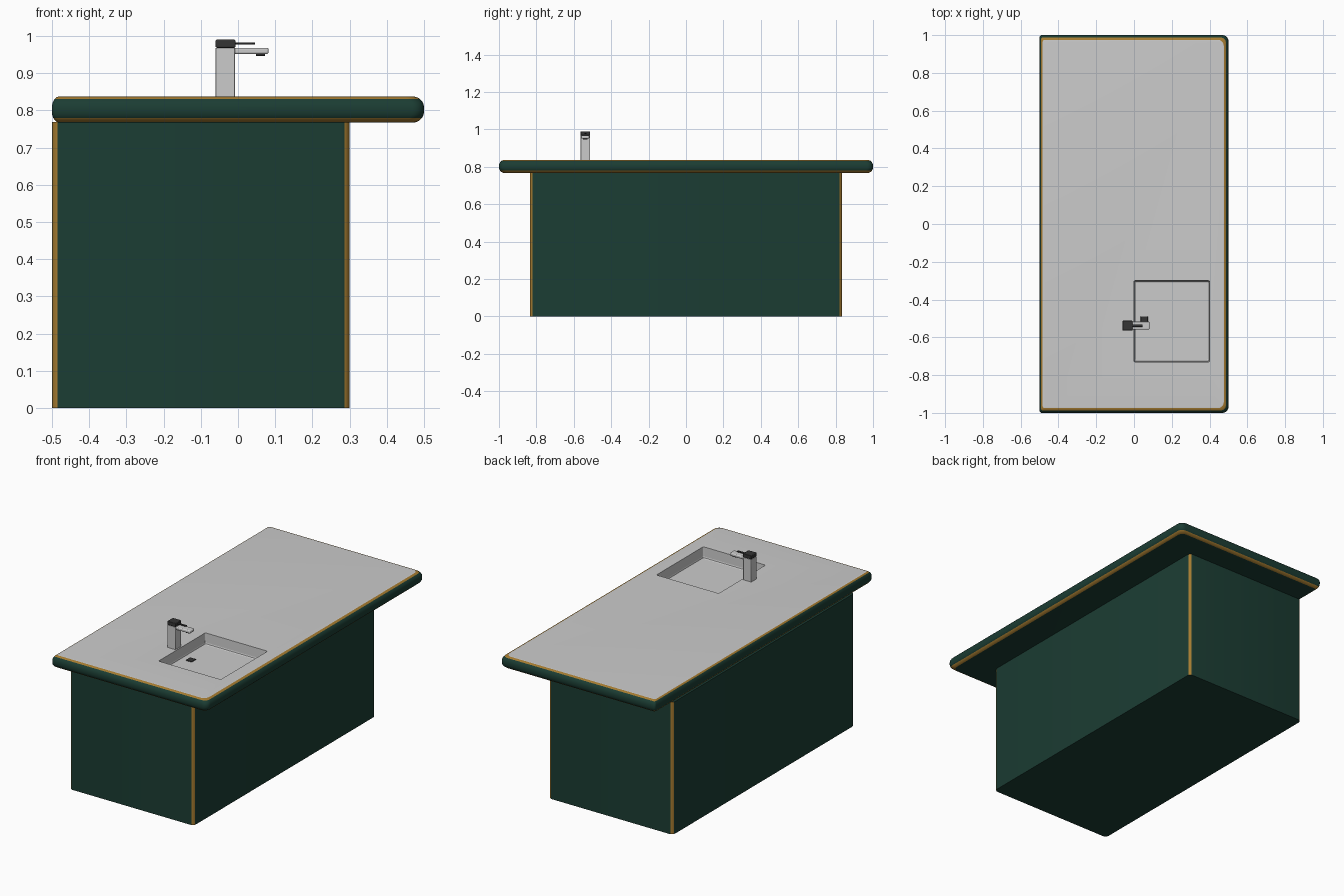
import bpy, bmesh
from math import sin, cos, radians, pi

if "Cube" in bpy.data.objects:
    bpy.data.objects.remove(bpy.data.objects["Cube"])


def material(name, rgb):
    m = bpy.data.materials.new(name)
    m.diffuse_color = (*rgb, 1)
    m.use_nodes = True
    m.node_tree.nodes["Principled BSDF"].inputs["Base Color"].default_value = m.diffuse_color
    return m


green = material("dark_green", (0.011, 0.046, 0.033))
gold = material("gold", (0.38, 0.20, 0.03))
black = material("black", (0.035, 0.035, 0.035))


def make_object(name, bm, mats):
    bmesh.ops.recalc_face_normals(bm, faces=bm.faces)
    me = bpy.data.meshes.new(name)
    bm.to_mesh(me)
    bm.free()
    for m in mats:
        me.materials.append(m)
    ob = bpy.data.objects.new(name, me)
    bpy.context.collection.objects.link(ob)
    return ob


def smooth(ob, angle=35):
    bpy.ops.object.select_all(action='DESELECT')
    ob.select_set(True)
    bpy.context.view_layer.objects.active = ob
    bpy.ops.object.shade_smooth_by_angle(angle=radians(angle))


def rounded_rect(x0, x1, y, r_left, r_right, angles):
    """Counter-clockwise outline with its own radius on the left and right corners."""
    pts = []
    for q, (cx, cy, r) in enumerate([(x1 - r_right, y - r_right, r_right),
                                     (x0 + r_left, y - r_left, r_left),
                                     (x0 + r_left, -y + r_left, r_left),
                                     (x1 - r_right, -y + r_right, r_right)]):
        for a in angles:
            t = radians(a) + q * pi / 2
            pts.append((cx + r * cos(t), cy + r * sin(t)))
    return pts


def loft(rings, side_mat, bottom, top):
    """Skin a stack of (outline, z) rings; side_mat(ring, point) picks the slot."""
    bm = bmesh.new()
    loops = [[bm.verts.new((x, y, z)) for x, y in pts] for pts, z in rings]
    n = len(loops[0])
    for k, (a, b) in enumerate(zip(loops, loops[1:])):
        for i in range(n):
            j = (i + 1) % n
            bm.faces.new((a[i], a[j], b[j], b[i])).material_index = side_mat(k, i)
    bm.faces.new(loops[0][::-1]).material_index = bottom
    bm.faces.new(loops[-1]).material_index = top
    return bm


def box(name, x, y, z, mat=None, bevel=0.0015, segments=2):
    bm = bmesh.new()
    bmesh.ops.create_cube(bm, size=1)
    for v in bm.verts:
        for i, (lo, hi) in enumerate((x, y, z)):
            v.co[i] = lo if v.co[i] < 0 else hi
    ob = make_object(name, bm, [mat] if mat else [])
    b = ob.modifiers.new("bevel", 'BEVEL')
    b.width, b.segments = bevel, segments
    smooth(ob)
    return ob


BOTTOM, TOP, R = 0.767, 0.837, 0.03

# Cabinet body with gold corner strips
outline = rounded_rect(-0.5, 0.3, 0.835, 0.022, 0.022, (0, 20, 45, 70, 90))
body = make_object("cabinet_body", loft(
    [(outline, 0), (outline, BOTTOM + 0.001)],
    lambda k, i: 1 if i % 5 in (1, 2) else 0, 0, 0), [green, gold])
smooth(body)

# Worktop: bullnose edge with gold inlays below and above, grey top
profile = [(R * (1 - sin(radians(t))), BOTTOM + R * (1 - cos(radians(t))))
           for t in (0, 15, 35, 55, 72, 90)]
profile += [(R * (1 - sin(radians(t))), TOP - R * (1 - cos(radians(t))))
            for t in (90, 70, 53, 37, 24, 10)]
profile.append((0.03, TOP))
corner = [i * 15 for i in range(7)]
rings = [(rounded_rect(-0.5 + 0.65 * d, 0.5 - d, 1 - d, 0.012, 0.032, corner), z)
         for d, z in profile]
GREEN, GOLD = 1, 2
band = [GREEN] + [GOLD] * 2 + [GREEN] * 6 + [GOLD] * 2 + [0]
worktop = make_object("worktop", loft(rings, lambda k, i: band[k], GREEN, 0),
                      [None, green, gold])

# Basin cut into the worktop with tapered walls
FLOOR = 0.773
cut_rings = []
for d, z in ((0.010, FLOOR), (0.004, FLOOR + 0.003), (0.002, FLOOR + 0.01),
             (0, TOP), (0, TOP + 0.05)):
    pts = rounded_rect(-0.2 + d, 0.2 - d, 0.215 - d, 0.006, 0.006, (0, 30, 60, 90))
    cut_rings.append(([(x + 0.2, y - 0.515) for x, y in pts], z))
cutter = make_object("basin_cutter", loft(cut_rings, lambda k, i: 0, 0, 0), [])
cutter.hide_render = True
cutter.hide_viewport = True
cut = worktop.modifiers.new("basin", 'BOOLEAN')
cut.operation, cut.solver, cut.object = 'DIFFERENCE', 'EXACT', cutter
smooth(worktop)

# Drain
box("drain", (0.035, 0.073), (-0.53, -0.49), (FLOOR - 0.002, FLOOR + 0.004), black)

# Faucet
Y = -0.538
box("faucet_column", (-0.06, -0.008), (Y - 0.025, Y + 0.025), (TOP - 0.003, 0.968))
box("faucet_spout", (-0.01, 0.082), (Y - 0.021, Y + 0.021), (0.951, 0.968), bevel=0.005, segments=3)
box("faucet_outlet", (0.048, 0.073), (Y - 0.012, Y + 0.012), (0.946, 0.953), black)
box("faucet_cap", (-0.06, -0.007), (Y - 0.026, Y + 0.026), (0.968, 0.99), black, 0.003)
box("faucet_lever", (-0.01, 0.046), (Y - 0.006, Y + 0.006), (0.977, 0.982), black, 0.001)
